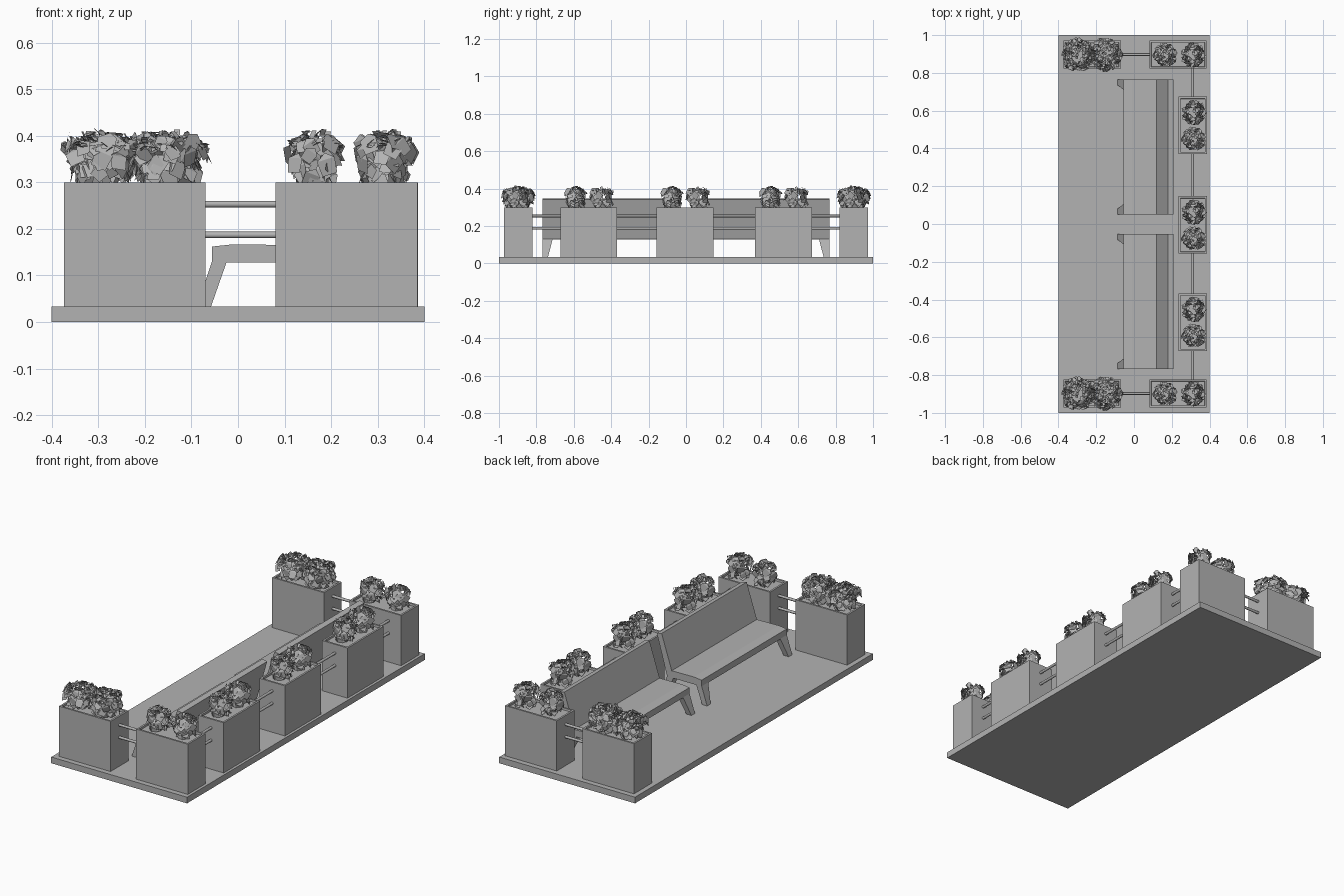
import bpy, bmesh, math, random
from mathutils import Vector, Matrix

cube = bpy.data.objects.get("Cube")
if cube:
    bpy.data.objects.remove(cube, do_unlink=True)

GREY = (0.45, 0.45, 0.45, 1)
mat = bpy.data.materials.new("plain grey")
mat.use_nodes = True
mat.diffuse_color = GREY
mat.node_tree.nodes["Principled BSDF"].inputs["Base Color"].default_value = GREY


def add(name, mesh, loc=(0, 0, 0)):
    ob = bpy.data.objects.new(name, mesh)
    ob.location = loc
    bpy.context.collection.objects.link(ob)
    return ob


def finish(name, bm, loc=(0, 0, 0)):
    bmesh.ops.recalc_face_normals(bm, faces=bm.faces)
    mesh = bpy.data.meshes.new(name)
    bm.to_mesh(mesh)
    bm.free()
    mesh.materials.append(mat)
    return add(name, mesh, loc)


def box_bm(size, centre):
    bm = bmesh.new()
    bmesh.ops.create_cube(bm, size=1)
    bmesh.ops.scale(bm, vec=size, verts=bm.verts)
    bmesh.ops.translate(bm, vec=centre, verts=bm.verts)
    return bm


BASE = 0.033
TOP = 0.30
SOIL = 0.29


# Planter: a box whose top is inset into a rim and sunk to the soil
def planter(name, x, y, sx, sy):
    h = TOP - BASE
    bm = box_bm((sx, sy, h), (0, 0, h / 2))
    top = max(bm.faces, key=lambda f: f.calc_center_median().z)
    bmesh.ops.inset_region(bm, faces=[top], thickness=0.014)
    bmesh.ops.inset_region(bm, faces=[top], thickness=0.002, depth=SOIL - TOP)
    finish(name, bm, (x, y, BASE))


# Prism: an x-z profile swept along y, with optional taper of the inner side
def prism(name, profile, y0, y1, y1_low=None):
    bm = bmesh.new()
    low = min(z for x, z in profile)
    near = [bm.verts.new((x, y0, z)) for x, z in profile]
    far = [bm.verts.new((x, y1_low if y1_low is not None and z == low else y1, z))
           for x, z in profile]
    bm.faces.new(near)
    bm.faces.new(far)
    for i in range(len(profile)):
        j = (i + 1) % len(profile)
        bm.faces.new((near[i], near[j], far[j], far[i]))
    finish(name, bm)


# Rail: a thin tube between two points
def rail(name, a, b):
    a, b = Vector(a), Vector(b)
    bm = bmesh.new()
    bmesh.ops.create_cone(bm, segments=12, radius1=0.007, radius2=0.007,
                          depth=(b - a).length, cap_ends=True)
    turn = (b - a).to_track_quat('Z', 'Y').to_matrix().to_4x4()
    bmesh.ops.transform(bm, matrix=Matrix.Translation((a + b) / 2) @ turn, verts=bm.verts)
    for f in bm.faces:
        f.smooth = len(f.verts) == 4
    ob = finish(name, bm)
    for e in ob.data.edges:
        e.use_edge_sharp = False


# Leaf: a bent, pointed quad pair
def leaf(bm, pos, length, width, rot):
    m = Matrix.Translation(pos) @ rot
    pts = [(-width / 2, -length / 2, 0), (width / 2, -length / 2, 0),
           (width * 0.6, length * 0.2, length * 0.12), (width * 0.1, length / 2, 0),
           (-width * 0.6, length * 0.2, length * 0.12)]
    v = [bm.verts.new(m @ Vector(p)) for p in pts]
    bm.faces.new((v[0], v[1], v[2], v[4]))
    bm.faces.new((v[2], v[3], v[4]))


# Plant: broad leaves around a widening crown, small sprigs on its top
def plant_mesh(name, seed, radius, broad, sprigs, size):
    rng = random.Random(seed)
    bm = bmesh.new()
    height = 0.115
    for i in range(broad):
        ang = rng.uniform(0, math.tau)
        t = rng.uniform(0.1, 0.85)
        r = radius * (0.5 + 0.36 * math.sin(t * math.pi * 0.75)) * rng.uniform(0.6, 1)
        pos = Vector((r * math.cos(ang), r * math.sin(ang), t * height))
        rot = (Matrix.Rotation(ang + math.pi / 2 + rng.uniform(-0.5, 0.5), 4, 'Z')
               @ Matrix.Rotation(math.radians(90) - rng.uniform(-0.3, 0.8), 4, 'X')
               @ Matrix.Rotation(rng.uniform(-1, 1), 4, 'Z'))
        s = size * rng.uniform(0.7, 1.2)
        leaf(bm, pos, s, s * 0.7, rot)
    for i in range(sprigs):
        ang = rng.uniform(0, math.tau)
        r = radius * 0.9 * math.sqrt(rng.random())
        z = height * (1.03 - 0.3 * (r / radius) ** 2) - rng.uniform(0, 0.015)
        rot = (Matrix.Rotation(rng.uniform(0, math.tau), 4, 'Z')
               @ Matrix.Rotation(rng.uniform(-1.2, 1.2), 4, 'X'))
        leaf(bm, Vector((r * math.cos(ang), r * math.sin(ang), z)), 0.022, 0.012, rot)
    # keep the foliage above the soil
    for v in bm.verts:
        v.co.z = max(v.co.z, 0.002)
    mesh = bpy.data.meshes.new(name)
    bm.to_mesh(mesh)
    bm.free()
    mesh.materials.append(mat)
    return mesh


finish("base_platform", box_bm((0.8, 2, BASE), (0, 0, BASE / 2)))

shrubs = [plant_mesh("shrub", s, 0.094, 120, 130, 0.042) for s in (1, 2)]
flowers = [plant_mesh("flower", s, 0.066, 60, 45, 0.042) for s in (3, 4)]

END_Y = 0.897
SIDE_Y = (-0.52, -0.005, 0.522)
LONG, SHORT = 0.304, 0.15
RAIL_Z = (0.187, 0.253)

# End planters with their plants and short rails
for side, s in (("front", -1), ("back", 1)):
    y = s * END_Y
    planter(side + "_right_planter", -0.222, y, LONG, SHORT)
    planter(side + "_left_planter", 0.233, y, LONG, SHORT)
    for k, (shrub_x, flower_x) in enumerate(((-0.295, 0.165), (-0.152, 0.312))):
        add(side + "_shrub", shrubs[k], (shrub_x, y, SOIL))
        add(side + "_flower", flowers[k], (flower_x, y, SOIL))
    for z in RAIL_Z:
        rail(side + "_rail", (-0.08, y, z), (0.09, y, z))

# Planters along the side
for y in SIDE_Y:
    planter("side_planter", 0.311, y, SHORT, LONG)
    for k, dy in enumerate((-0.07, 0.07)):
        add("side_flower", flowers[k], (0.316, y + dy, SOIL))

# Long rails joining the row
stops = [-END_Y, *SIDE_Y, END_Y]
for a, b in zip(stops, stops[1:]):
    for z in RAIL_Z:
        rail("side_rail", (0.311, a, z), (0.311, b, z))

# Two benches: seat, leaning back and tapered splayed legs
seat = [(-0.056, 0.128), (-0.056, 0.162), (-0.01, 0.167), (0.125, 0.165), (0.15, 0.128)]
back = [(0.12, 0.164), (0.18, 0.348), (0.208, 0.342), (0.148, 0.13), (0.135, 0.13)]
front_leg = [(-0.056, 0.13), (-0.024, 0.13), (-0.058, BASE), (-0.088, BASE)]
back_leg = [(0.11, 0.13), (0.148, 0.13), (0.18, BASE), (0.15, BASE)]
for side, y0, y1 in (("front", -0.768, -0.052), ("back", 0.05, 0.766)):
    prism(side + "_bench_seat", seat, y0, y1)
    prism(side + "_bench_back", back, y0, y1)
    for outer, d in ((y0, 1), (y1, -1)):
        for part, profile in (("front_leg", front_leg), ("back_leg", back_leg)):
            prism(side + "_bench_" + part, profile, outer, outer + d * 0.055, outer + d * 0.03)
